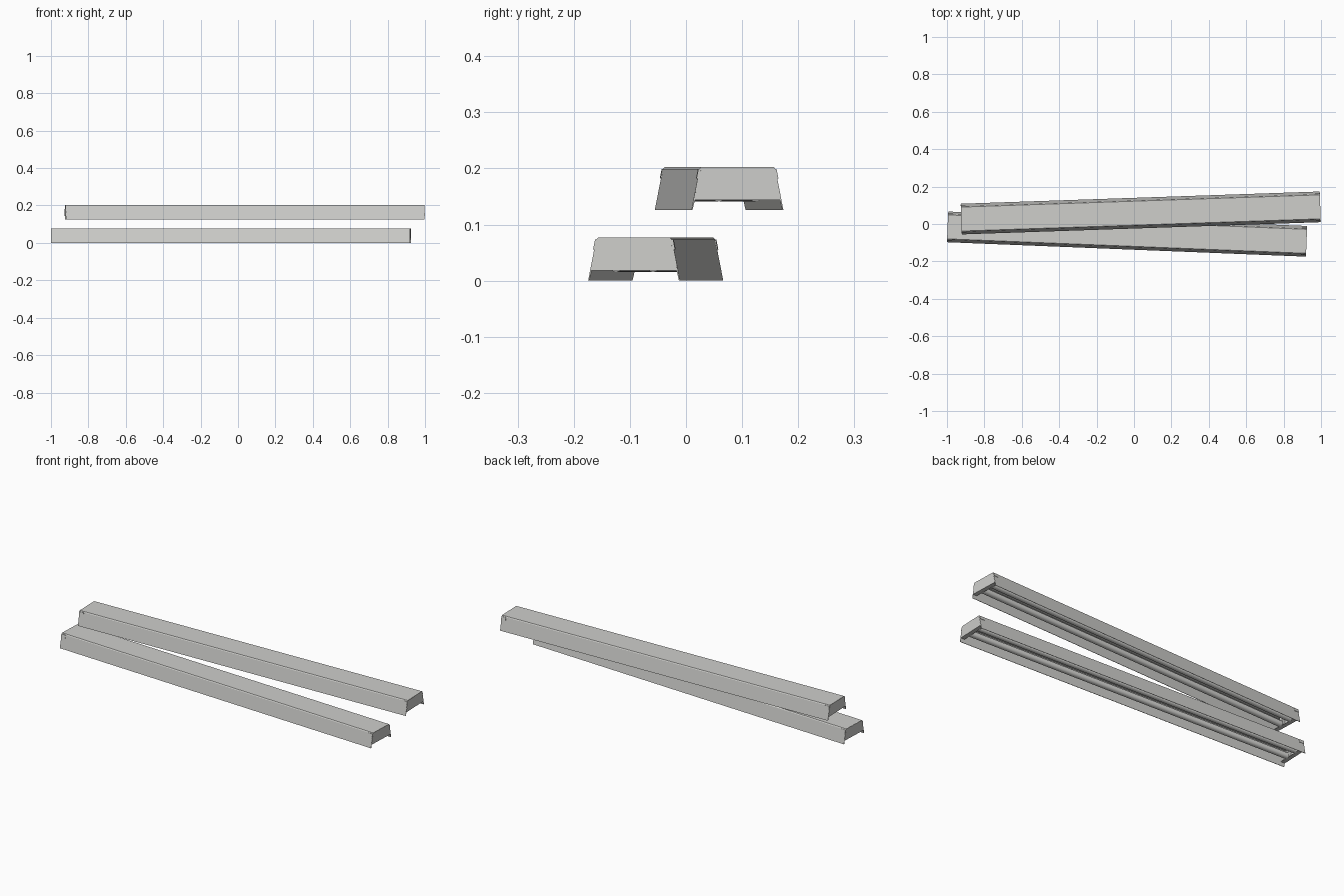
import bpy
import bmesh
import math
from mathutils import Matrix, Vector

cube = bpy.data.objects.get("Cube")
if cube:
    bpy.data.objects.remove(cube, do_unlink=True)


def material(name, color):
    mat = bpy.data.materials.new(name)
    mat.use_nodes = True
    mat.diffuse_color = color
    mat.node_tree.nodes["Principled BSDF"].inputs["Base Color"].default_value = color
    return mat


METAL = material("light grey metal", (0.62, 0.62, 0.60, 1))
TUBE = material("pale tube glass", (0.68, 0.68, 0.66, 1))

LENGTH = 1.92
HEIGHT = 0.077
FOOT = 0.082      # half width at the open bottom
CROWN = 0.067     # half width at the top
SHEET = 0.002     # sheet metal thickness
PLATE_LOW = 0.018  # bottom edge of the end plates


def half_width(z):
    return FOOT + (CROWN - FOOT) * z / HEIGHT


def prism(name, profile, x0, x1, place, mat):
    """Extrude a closed (y, z) profile along x."""
    bm = bmesh.new()
    face = bm.faces.new([bm.verts.new((x0, y, z)) for y, z in profile])
    result = bmesh.ops.extrude_face_region(bm, geom=[face])
    moved = [v for v in result["geom"] if isinstance(v, bmesh.types.BMVert)]
    bmesh.ops.translate(bm, vec=Vector((x1 - x0, 0, 0)), verts=moved)
    bmesh.ops.recalc_face_normals(bm, faces=bm.faces)
    mesh = bpy.data.meshes.new(name)
    bm.to_mesh(mesh)
    bm.free()
    mesh.materials.append(mat)
    obj = bpy.data.objects.new(name, mesh)
    obj.matrix_world = place
    bpy.context.collection.objects.link(obj)
    return obj


def circle(y, z, r, sides=20):
    steps = [2 * math.pi * i / sides for i in range(sides)]
    return [(y + r * math.cos(a), z + r * math.sin(a)) for a in steps]


def smooth(obj):
    bpy.ops.object.select_all(action="DESELECT")
    obj.select_set(True)
    bpy.context.view_layer.objects.active = obj
    bpy.ops.object.shade_smooth_by_angle(angle=math.radians(35))


def fixture(prefix, x, y, z, degrees):
    place = Matrix.Translation((x, y, z)) @ Matrix.Rotation(math.radians(degrees), 4, "Z")
    end = LENGTH / 2

    # Flared hood, open underneath
    shoulder = HEIGHT - 0.004
    side = [(half_width(0), 0), (half_width(shoulder), shoulder), (CROWN - 0.003, HEIGHT)]
    inner = [(CROWN - 0.003 - SHEET, HEIGHT - SHEET), (half_width(0) - SHEET, 0)]
    right = side + [(-py, pz) for py, pz in reversed(side)]
    left = [(-py, pz) for py, pz in reversed(inner)] + inner
    prism(prefix + "_hood", right + left, -end, end, place, METAL)

    # End plates with an inward lip, corner tabs and lamp sockets
    low, top = half_width(PLATE_LOW) - 0.001, CROWN - 0.003
    plate = [(-low, PLATE_LOW), (low, PLATE_LOW), (top, HEIGHT - 0.001), (-top, HEIGHT - 0.001)]
    lip = [(-low, PLATE_LOW), (low, PLATE_LOW), (low, PLATE_LOW + SHEET), (-low, PLATE_LOW + SHEET)]
    for s, tag in ((1, "left"), (-1, "right")):
        prism(f"{prefix}_end_plate_{tag}", plate, s * (end - SHEET), s * (end + 0.0005), place, METAL)
        prism(f"{prefix}_end_lip_{tag}", lip, s * (end - 0.022), s * end, place, METAL)
        for m, face in ((1, "back"), (-1, "front")):
            z0, z1 = 0.056, shoulder
            tab = [(m * half_width(z0), z0), (m * (half_width(z0) + SHEET), z0),
                   (m * (half_width(z1) + SHEET), z1), (m * half_width(z1), z1)]
            prism(f"{prefix}_tab_{tag}_{face}", tab, s * (end - 0.026), s * end, place, METAL)
            socket = [(m * 0.024, 0.022), (m * 0.042, 0.022), (m * 0.042, 0.075), (m * 0.024, 0.075)]
            prism(f"{prefix}_socket_{tag}_{face}", socket, s * (end - 0.02), s * (end - 0.001), place, METAL)

    # Pair of lamp tubes
    for m, face in ((1, "back"), (-1, "front")):
        tube = prism(f"{prefix}_tube_{face}", circle(m * 0.033, 0.031, 0.0155),
                     0.02 - end, end - 0.02, place, TUBE)
        smooth(tube)


fixture("lower", -0.037, -0.054, 0, -2.3)
fixture("upper", 0.036, 0.059, 0.126, 1.95)
